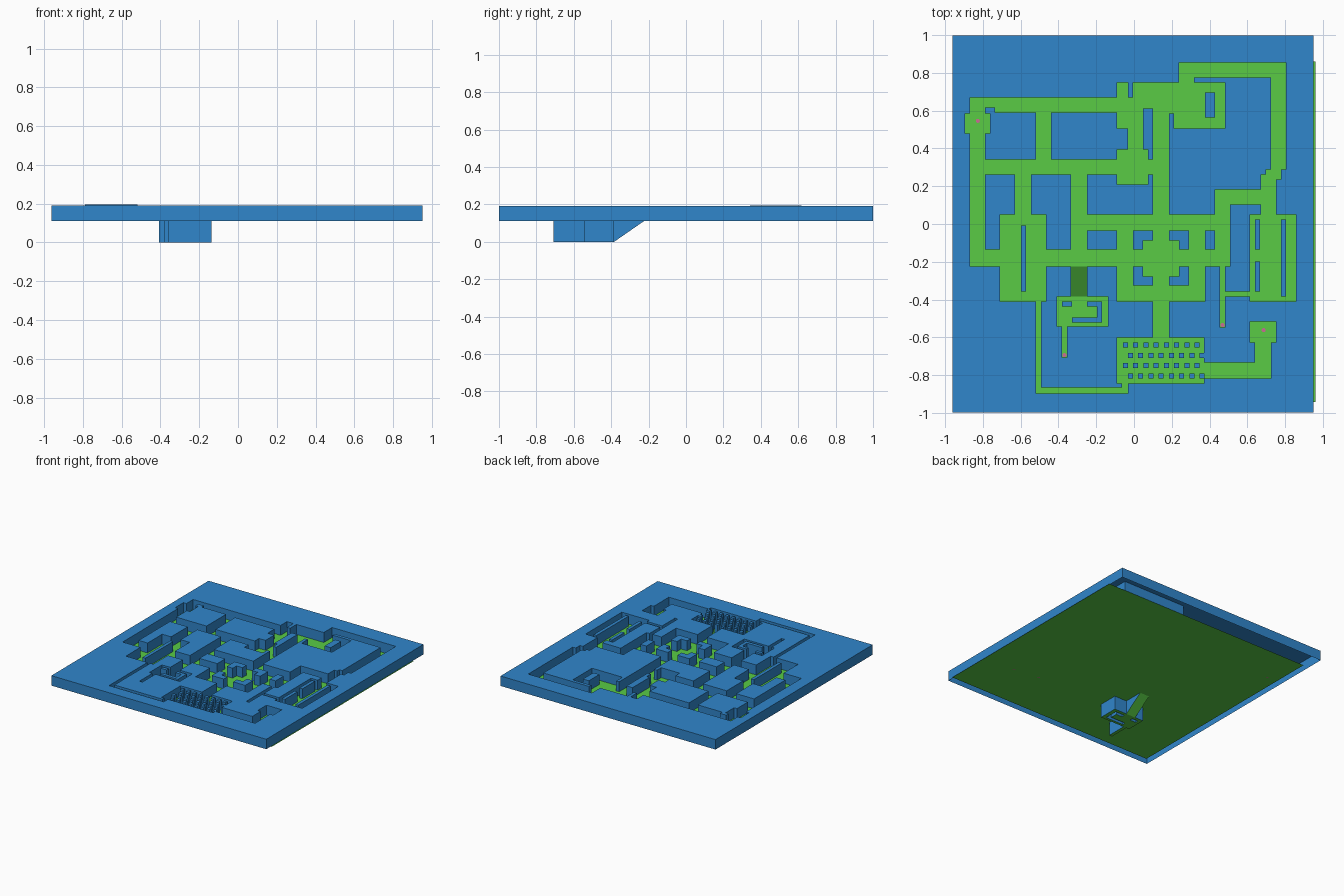
import bpy, bmesh, math

if "Cube" in bpy.data.objects:
    bpy.data.objects.remove(bpy.data.objects["Cube"])

# Plan coordinates: rectangles are (left, top, right, bottom) on a 189-per-unit plan
S, CX, CY = 188.7, 1134, 224.5
TOP, FLOOR = 0.19, 0.11
SLAB = (952.5, 36, 1313.5, 413)
GREEN = (962, 62, 1315.2, 402.5)
RAMP = (1071, 267, 1087, 297)

# Corridors and rooms, by area
north = [(970, 98, 985, 267), (965, 114, 990, 134), (970, 98, 1128, 113),
         (1117, 83, 1128, 129), (1128, 98, 1143, 150), (1133, 83, 1225, 109),
         (1153, 109, 1169, 231), (1153, 109, 1225, 114), (1174, 114, 1225, 129),
         (1179, 63, 1194, 83), (1179, 63, 1286, 78), (1036, 113, 1051, 175),
         (985, 160, 1153, 175), (1117, 150, 1148, 185)]
east = [(1271, 78, 1286, 170), (1266, 170, 1281, 180), (1261, 175, 1276, 215),
        (1215, 190, 1276, 205), (1215, 190, 1230, 267), (1250, 215, 1296, 302),
        (1225, 292, 1250, 297), (1220, 267, 1225, 328)]
middle = [(1015, 175, 1031, 215), (1000, 215, 1046, 302), (1071, 175, 1087, 267),
          (1071, 215, 1230, 231), (970, 250, 1230, 267), (1117, 231, 1205, 302)]
south = [(1153, 302, 1169, 338), (1117, 338, 1204, 384), (1204, 363, 1271, 379),
         (1255, 343, 1271, 363), (1250, 322, 1276, 343), (1122, 384, 1128, 394),
         (1036, 388, 1128, 394), (1036, 302, 1041, 394)]
sunken = [(1057, 297, 1108, 327), (1062, 327, 1067, 358)]

# Blocks left standing inside rooms
blocks = [(985, 108, 995, 113), (1205, 93, 1215, 118), (1021, 226, 1026, 292),
          (1255, 220, 1260, 250), (1255, 262, 1260, 292), (1281, 220, 1286, 297),
          (1062, 302, 1072, 307), (1072, 318, 1102, 323), (1087, 302, 1102, 307),
          (1097, 307, 1102, 318)]
# four L-shaped blocks round the central chamber
for l, r, ol in ((1133, 1153, 1133), (1169, 1189, 1179)):
    blocks += [(l, 231, r, 241), (ol, 241, ol + 10, 250),
               (ol, 267, ol + 10, 277), (l, 277, r, 286)]
# staggered pillar hall
for row in range(4):
    for i in range(8):
        x, y = 1123 + 10.2 * i + 5 * (row % 2), 343 + 10.3 * row
        blocks.append((x, y, x + 5, y + 5))

halls = north + east + middle + south
RAISED = (985, 108, 1036, 160)


def inside(r, x, y):
    return r[0] < x < r[2] and r[1] < y < r[3]


def hit(rects, x, y):
    return any(inside(r, x, y) for r in rects)


def kind(x, y):
    """Classify a point of the plan."""
    if not inside(SLAB, x, y):
        return 'out'
    if hit(blocks, x, y):
        return 'solid'
    if hit(sunken, x, y):
        return 'low'
    if inside(RAMP, x, y):
        return 'ramp'
    return 'hall' if hit(halls, x, y) else 'solid'


def depth(k, y):
    """Floor height for a kind of cell."""
    if k == 'low':
        return 0.0
    if k == 'ramp':
        return FLOOR * (RAMP[3] - y) / (RAMP[3] - RAMP[1])
    return FLOOR


def co(x, y, z):
    return ((x - CX) / S, (CY - y) / S, z)


def finish(name, quads, colour):
    """Make a clean flat-shaded object from quads."""
    bm = bmesh.new()
    for q in quads:
        bm.faces.new([bm.verts.new(p) for p in q])
    bmesh.ops.remove_doubles(bm, verts=bm.verts, dist=1e-5)
    bmesh.ops.dissolve_limit(bm, angle_limit=0.01, verts=bm.verts, edges=bm.edges)
    me = bpy.data.meshes.new(name)
    bm.to_mesh(me)
    bm.free()
    ob = bpy.data.objects.new(name, me)
    bpy.context.collection.objects.link(ob)
    me.materials.append(colour)
    return ob


def material(name, rgb):
    m = bpy.data.materials.new(name)
    m.diffuse_color = (*rgb, 1)
    m.use_nodes = True
    m.node_tree.nodes["Principled BSDF"].inputs["Base Color"].default_value = m.diffuse_color
    return m


blue = material("blue", (0.03, 0.24, 0.6))
green = material("green", (0.1, 0.6, 0.06))
pink = material("pink", (0.6, 0.15, 0.3))

# Cut the plan into cells along every rectangle edge
rects = halls + sunken + blocks + [SLAB, GREEN, RAMP, RAISED]
xs = sorted({round(v, 2) for r in rects for v in (r[0], r[2])})
ys = sorted({round(v, 2) for r in rects for v in (r[1], r[3])})
xs = [xs[0] - 5] + xs + [xs[-1] + 5]
ys = [ys[0] - 5] + ys + [ys[-1] + 5]
K = [[kind((xs[i] + xs[i + 1]) / 2, (ys[j] + ys[j + 1]) / 2)
      for j in range(len(ys) - 1)] for i in range(len(xs) - 1)]

walls, floor = [], []
for i in range(len(xs) - 1):
    for j in range(len(ys) - 1):
        a, b, c, d = xs[i], ys[j], xs[i + 1], ys[j + 1]
        mx, my, k = (a + c) / 2, (b + d) / 2, K[i][j]
        if k == 'solid':
            t = TOP + (0.005 if inside(RAISED, mx, my) else 0)
            walls.append([co(a, d, t), co(c, d, t), co(c, b, t), co(a, b, t)])
            # wall down to the floor of each open neighbour
            for di, dj, p, q in ((0, 1, (a, d), (c, d)), (1, 0, (c, d), (c, b)),
                                 (0, -1, (c, b), (a, b)), (-1, 0, (a, b), (a, d))):
                n = K[i + di][j + dj]
                if n != 'solid':
                    walls.append([co(*p, depth(n, p[1])), co(*q, depth(n, q[1])),
                                  co(*q, t), co(*p, t)])
        in_pit = inside(sunken[0], mx, my) and k == 'solid'
        if inside(GREEN, mx, my) and not in_pit:
            floor.append([co(a, d, depth(k, d)), co(c, d, depth(k, d)),
                          co(c, b, depth(k, b)), co(a, b, depth(k, b))])

finish("maze_walls", walls, blue)
finish("maze_floor", floor, green)

# Small round markers on the floor
for n, (x, y, z) in enumerate([(978, 121.5, FLOOR), (1263.5, 330.5, FLOOR),
                               (1222.5, 325.5, FLOOR), (1064.5, 355.5, 0)]):
    bpy.ops.mesh.primitive_cylinder_add(vertices=12, radius=0.011, depth=0.006,
                                        location=co(x, y, z + 0.003))
    ob = bpy.context.object
    ob.name = f"floor_marker_{n + 1}"
    ob.data.materials.append(pink)
